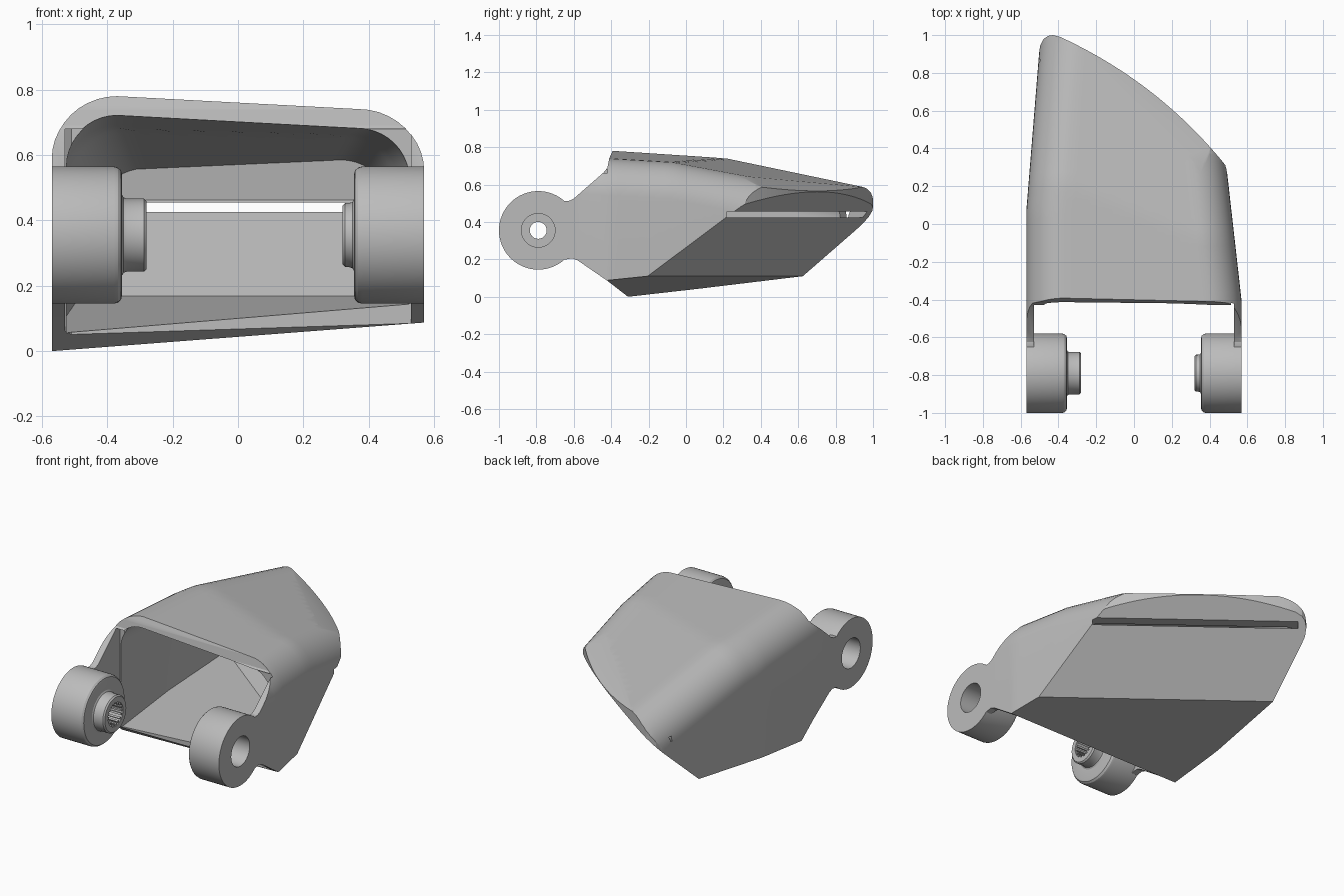
import bpy, bmesh
from math import sin, cos, pi, radians
from mathutils import Vector, Matrix

if "Cube" in bpy.data.objects:
    bpy.data.objects.remove(bpy.data.objects["Cube"])

grey = bpy.data.materials.new("plain_grey")
grey.use_nodes = True
grey.diffuse_color = (0.5, 0.5, 0.5, 1)
grey.node_tree.nodes["Principled BSDF"].inputs["Base Color"].default_value = (0.5, 0.5, 0.5, 1)

# Direction square to the slanted rear edge, seen from above
ACROSS = Vector((0.612, 0.79, 0))
ALONG = Vector((-0.79, 0.612, 0))


def finish(name, bm):
    bmesh.ops.recalc_face_normals(bm, faces=bm.faces)
    mesh = bpy.data.meshes.new(name)
    bm.to_mesh(mesh)
    bm.free()
    obj = bpy.data.objects.new(name, mesh)
    bpy.context.collection.objects.link(obj)
    mesh.materials.append(grey)
    return obj


def smooth(obj):
    bpy.ops.object.select_all(action="DESELECT")
    obj.select_set(True)
    bpy.context.view_layer.objects.active = obj
    bpy.ops.object.shade_smooth_by_angle(angle=radians(22))


def combine(obj, cutter, operation):
    cutter.hide_render = True
    mod = obj.modifiers.new("cut", "BOOLEAN")
    mod.object, mod.operation, mod.solver = cutter, operation, "EXACT"
    bpy.context.view_layer.objects.active = obj
    bpy.ops.object.modifier_apply(modifier=mod.name)
    bpy.data.objects.remove(cutter)


def prism(name, points, place, depth):
    """Extrude a flat outline; place turns (u, v) into a 3D start point."""
    bm = bmesh.new()
    face = bm.faces.new([bm.verts.new(place(u, v)) for u, v in points])
    ext = bmesh.ops.extrude_face_region(bm, geom=[face])
    moved = [g for g in ext["geom"] if isinstance(g, bmesh.types.BMVert)]
    bmesh.ops.translate(bm, verts=moved, vec=depth)
    return finish(name, bm)


# Shell shape: tapering sides and a two-plane roof
def left_x(y):
    return -0.57 + 0.081 * max(0, y - 0.07)


def right_x(y):
    return 0.57 - 0.113 * max(0, y + 0.41)


def roof(x, y):
    front = 0.733 - 0.055 * x - 0.066 * y + 0.001
    rear = 0.74 - 0.11 * (x + 0.37) - 0.2 * (y - 0.22)
    return min(front, rear)


def section(y, wall, thick):
    rad = 0.2 - wall
    a, b = left_x(y) + wall + rad, right_x(y) - wall - rad
    pts = [(a - rad, -0.3)]
    for i in range(11):
        t = pi - pi / 2 * i / 10
        pts.append((a + rad * cos(t), roof(a, y) - thick - rad + rad * sin(t)))
    for i in range(1, 12):
        x = a + (b - a) * i / 12
        pts.append((x, roof(x, y) - thick))
    for i in range(11):
        t = pi / 2 - pi / 2 * i / 10
        pts.append((b + rad * cos(t), roof(b, y) - thick - rad + rad * sin(t)))
    pts.append((b + rad, -0.3))
    return pts


def body(name, wall, thick, y_start, planes):
    """Loft the sections, then slice with (point, outward normal) planes."""
    bm = bmesh.new()
    rings = []
    for i in range(43):
        y = y_start + (1.2 - y_start) * i / 42
        rings.append([bm.verts.new((x, y, z)) for x, z in section(y, wall, thick)])
    n = len(rings[0])
    for r, s in zip(rings, rings[1:]):
        for j in range(n):
            k = (j + 1) % n
            bm.faces.new((r[j], r[k], s[k], s[j]))
    bm.faces.new(rings[0])
    bm.faces.new(rings[-1])
    bmesh.ops.recalc_face_normals(bm, faces=bm.faces)
    for point, normal in planes:
        geom = bm.verts[:] + bm.edges[:] + bm.faces[:]
        cut = bmesh.ops.bisect_plane(bm, geom=geom, dist=1e-5, plane_co=point,
                                     plane_no=normal, clear_outer=True)
        edges = [g for g in cut["geom_cut"] if isinstance(g, bmesh.types.BMEdge)]
        bmesh.ops.holes_fill(bm, edges=edges)
    return finish(name, bm)


def floor_plane(lift):
    return (Vector((0, 0, 0.0853 + lift)), Vector((0.088, 0.1135, -1)))


def slope_plane(lift):
    return (Vector((0.54, -0.2, 0.11 + lift)), Vector((0.635, 0.82, -1)))


brow = (ACROSS * 0.52 + Vector((0, 0, 0.61)), ACROSS * 0.5 + Vector((0, 0, 1)))
rear_wall = (ACROSS * 0.445, ACROSS)
shell = body("shell", 0, 0, -0.85, [floor_plane(0), slope_plane(0), brow])
hollow = body("hollow", 0.045, 0.06, -0.95, [floor_plane(0.06), slope_plane(0.07), rear_wall])

# Curved rear edge in plan, from the rounded tip across to the short side
arc = [(-0.43, 1.0), (-0.39, 0.99)]
for i in range(1, 25):
    t = i / 24
    p, q, r = (-0.39, 0.99), (0.13, 0.75), (0.485, 0.31)
    arc.append(tuple((1 - t) ** 2 * p[k] + 2 * t * (1 - t) * q[k] + t * t * r[k] for k in (0, 1)))
outline = arc + [(0.493, 0.28), (0.8, 0.1), (0.8, -1), (-0.8, -1), (-0.8, 0.85),
                 (-0.503, 0.9), (-0.497, 0.945), (-0.48, 0.978), (-0.455, 0.996)]
combine(shell, prism("plan", outline, lambda u, v: (u, v, -0.5), Vector((0, 0, 2))), "INTERSECT")

# Side profile: cheeks narrow to a neck at the hinge
side = [(-0.68, 0.5), (-0.65, 0.512), (-0.625, 0.513), (-0.6, 0.525), (-0.44, 0.665),
        (-0.42, 0.69), (-0.41, 0.74), (-0.388, 0.79), (-0.385, 1), (1.3, 1), (1.3, -0.1),
        (-0.18, -0.1), (-0.31, 0), (-0.42, 0.085), (-0.58, 0.195), (-0.61, 0.206),
        (-0.65, 0.198), (-0.68, 0.21)]
combine(shell, prism("profile", side, lambda u, v: (-1, u, v), Vector((2, 0, 0))), "INTERSECT")
combine(shell, hollow, "DIFFERENCE")

# Open mouth through the floor and roof between the cheeks
mouth = [(-0.53, -1.1), (0.53, -1.1), (0.53, -0.42), (0.51, -0.419), (-0.51, -0.376), (-0.53, -0.39)]
combine(shell, prism("mouth", mouth, lambda u, v: (u, v, -0.3), Vector((0, 0, 0.98))), "DIFFERENCE")

# Long slot under the rear rim
slot = [(-0.26, 0.37), (0.93, 0.37), (0.93, 0.62), (-0.26, 0.62)]
combine(shell, prism("slot", slot, lambda u, v: ALONG * u + ACROSS * v + Vector((0, 0, 0.425)),
                     Vector((0, 0, 0.03))), "DIFFERENCE")
smooth(shell)


# Hinge knuckles: turned barrels with a boss, a stepped bore and splines
def knuckle(name, sign, boss_x, boss_r):
    profile = [(0.57, 0.09), (0.57, 0.21), (0.38, 0.21), (0.368, 0.207), (0.358, 0.198),
               (0.355, 0.185), (0.355, boss_r + 0.012), (0.35, boss_r + 0.003),
               (0.34, boss_r), (boss_x + 0.008, boss_r), (boss_x, boss_r - 0.008),
               (boss_x, 0.073), (boss_x + 0.09, 0.073), (boss_x + 0.09, 0.045),
               (0.44, 0.045), (0.44, 0.09)]
    bm = bmesh.new()
    steps = 64
    rings = []
    for i in range(steps):
        t = 2 * pi * i / steps
        rings.append([bm.verts.new((sign * x, -0.79 + r * cos(t), 0.355 + r * sin(t)))
                      for x, r in profile])
    n = len(profile)
    for i in range(steps):
        a, b = rings[i], rings[(i + 1) % steps]
        for j in range(n):
            k = (j + 1) % n
            bm.faces.new((a[j], a[k], b[k], b[j]))
    smooth(finish(name, bm))
    bm = bmesh.new()
    for i in range(18):
        spot = (Matrix.Translation((sign * (boss_x + 0.048), -0.79, 0.355))
                @ Matrix.Rotation(2 * pi * i / 18, 4, "X")
                @ Matrix.Translation((0, 0.069, 0)) @ Matrix.Diagonal((0.09, 0.016, 0.011, 1)))
        bmesh.ops.create_cube(bm, size=1, matrix=spot)
    finish(name + "_splines", bm)


knuckle("right_knuckle", -1, 0.28, 0.112)
knuckle("left_knuckle", 1, 0.32, 0.098)
